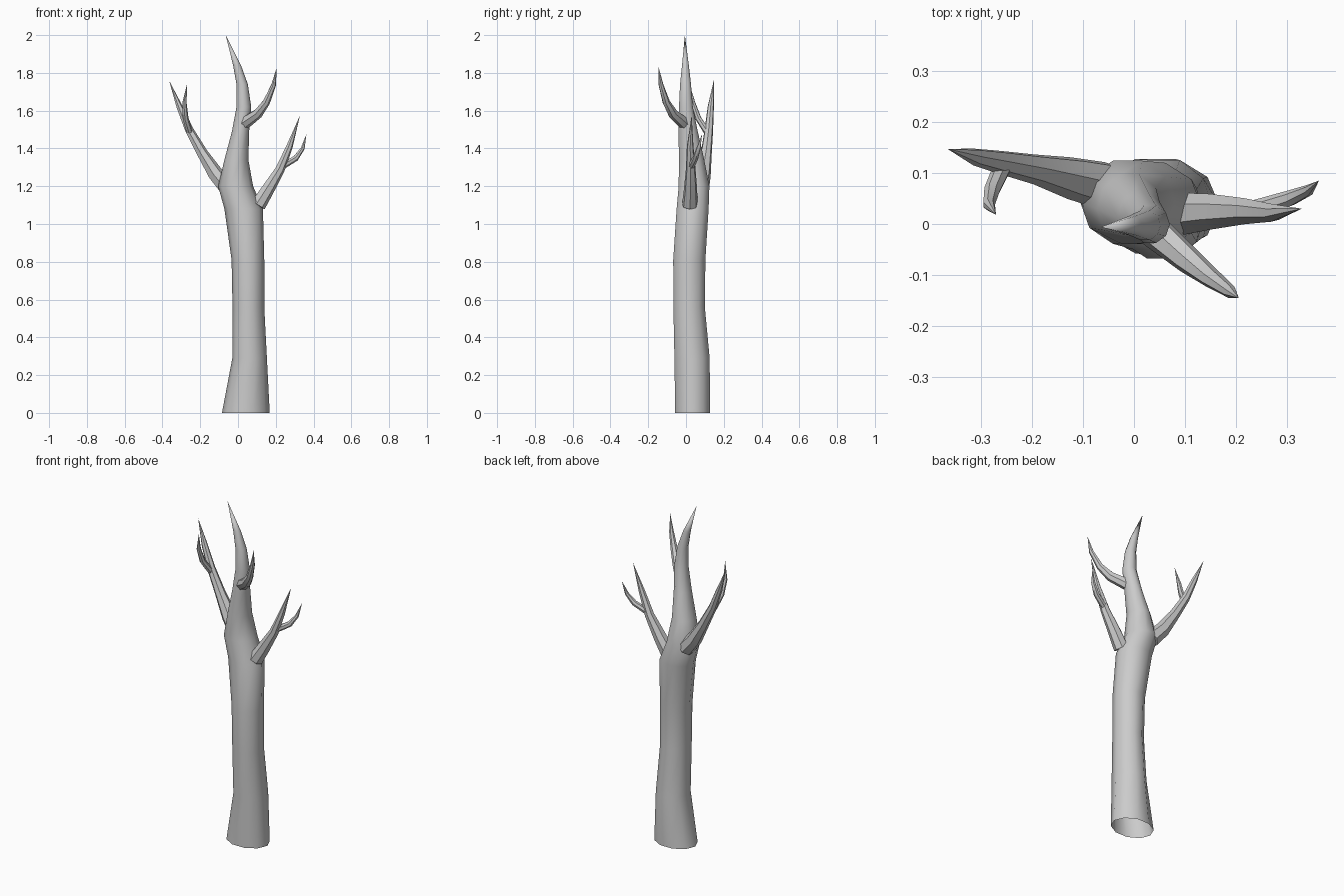
import bpy, bmesh, math
from mathutils import Vector


def skin(name, rings, tip, cap_base):
    """Loft closed rings of points and close them to a pointed tip."""
    bm = bmesh.new()
    loops = [[bm.verts.new(p) for p in ring] for ring in rings]
    n = len(loops[0])
    for a, b in zip(loops, loops[1:]):
        for i in range(n):
            j = (i + 1) % n
            bm.faces.new((a[i], a[j], b[j], b[i]))
    end = bm.verts.new(tip)
    for i in range(n):
        bm.faces.new((loops[-1][i], loops[-1][(i + 1) % n], end))
    if cap_base:
        bm.faces.new(loops[0][::-1])
    mesh = bpy.data.meshes.new(name)
    bm.to_mesh(mesh)
    bm.free()
    obj = bpy.data.objects.new(name, mesh)
    bpy.context.collection.objects.link(obj)
    for p in mesh.polygons:
        p.use_smooth = True
    bpy.ops.object.select_all(action='DESELECT')
    bpy.context.view_layer.objects.active = obj
    obj.select_set(True)
    bpy.ops.object.shade_smooth_by_angle(angle=math.radians(50))
    return obj


def branch(name, stations, tip, sides=7):
    """Tapered limb: stations are (x, y, z, radius)."""
    pts = [Vector(s[:3]) for s in stations] + [Vector(tip)]
    rings = []
    for k, s in enumerate(stations):
        d = (pts[k + 1] - pts[max(k - 1, 0)]).normalized()
        u = Vector((0, 1, 0)).cross(d).normalized()
        v = d.cross(u)
        rings.append([pts[k] + s[3] * (u * math.cos(t) + v * math.sin(t))
                      for t in (2 * math.pi * i / sides for i in range(sides))])
    return skin(name, rings, tip, True)


# Trunk: (z, x min, x max, y min, y max), open at the bottom
trunk = [
    (0.00, -0.085, 0.168, -0.062, 0.132),
    (0.29, -0.030, 0.153, -0.066, 0.130),
    (0.56, -0.029, 0.139, -0.071, 0.104),
    (0.81, -0.034, 0.139, -0.072, 0.107),
    (1.08, -0.072, 0.132, -0.054, 0.124),
    (1.20, -0.105, 0.080, -0.043, 0.128),
    (1.34, -0.072, 0.055, -0.041, 0.100),
    (1.49, -0.032, 0.059, -0.042, 0.065),
    (1.62, -0.008, 0.070, -0.039, 0.038),
    (1.74, -0.008, 0.052, -0.033, 0.028),
    (1.84, -0.026, 0.016, -0.022, 0.016),
]
N = 10
rings = []
for z, x0, x1, y0, y1 in trunk:
    rings.append([((x0 + x1) / 2 + (x1 - x0) / 2 * math.cos(t),
                   (y0 + y1) / 2 + (y1 - y0) / 2 * math.sin(t), z)
                  for t in (2 * math.pi * i / N for i in range(N))])
skin("trunk", rings, (-0.065, -0.006, 2.0), False)

# Left limb and its twig
branch("left_branch", [(-0.055, 0.075, 1.19, 0.048), (-0.12, 0.09, 1.265, 0.042),
                       (-0.19, 0.107, 1.375, 0.030), (-0.26, 0.121, 1.50, 0.023),
                       (-0.31, 0.131, 1.62, 0.017)], (-0.365, 0.147, 1.76))
branch("left_twig", [(-0.258, 0.11, 1.49, 0.018), (-0.278, 0.065, 1.56, 0.016),
                     (-0.284, 0.038, 1.64, 0.012)], (-0.27, 0.018, 1.74))

# Right limb and its twig
branch("right_branch", [(0.105, 0.02, 1.10, 0.042), (0.155, 0.024, 1.18, 0.036),
                        (0.222, 0.025, 1.29, 0.026), (0.272, 0.022, 1.41, 0.018)],
       (0.328, 0.03, 1.575))
branch("right_twig", [(0.24, 0.03, 1.31, 0.018), (0.305, 0.05, 1.348, 0.016),
                      (0.342, 0.066, 1.40, 0.011)], (0.362, 0.085, 1.475))

# Upper front limb
branch("upper_branch", [(0.035, -0.01, 1.535, 0.034), (0.105, -0.07, 1.585, 0.027),
                        (0.15, -0.105, 1.645, 0.020), (0.188, -0.132, 1.735, 0.013)],
       (0.205, -0.145, 1.83))
